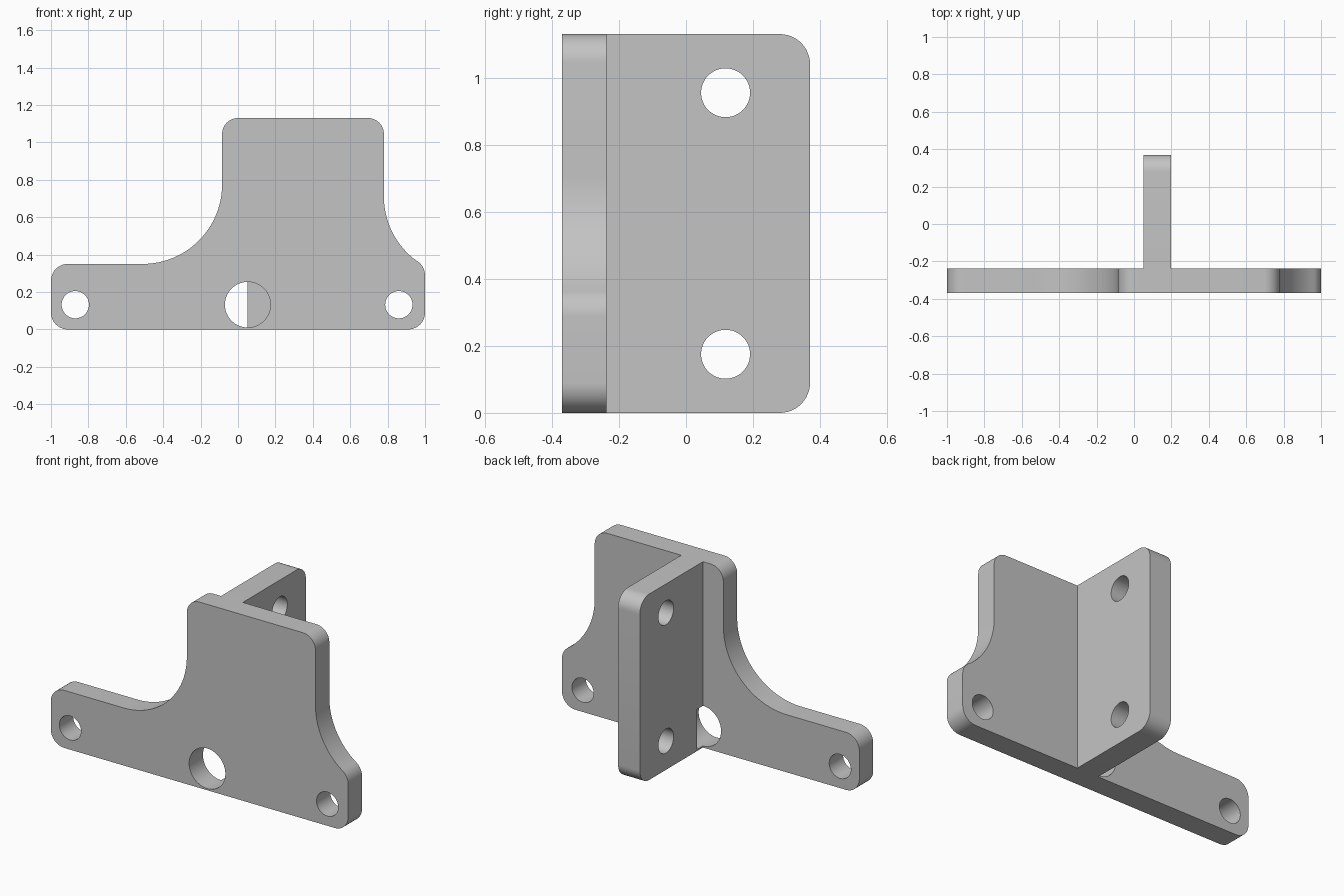
import bpy
import bmesh
import math
from mathutils import Vector

if "Cube" in bpy.data.objects:
    bpy.data.objects.remove(bpy.data.objects["Cube"], do_unlink=True)

grey = bpy.data.materials.new("plain grey")
grey.use_nodes = True
colour = (0.55, 0.55, 0.55, 1)
grey.diffuse_color = colour
grey.node_tree.nodes["Principled BSDF"].inputs["Base Color"].default_value = colour


def rounded(corners):
    """Turn (u, v, radius) corners into an outline with arcs."""
    outline = []
    for i, (u, v, r) in enumerate(corners):
        p = Vector((u, v))
        if r == 0:
            outline.append(p)
            continue
        a = (Vector(corners[i - 1][:2]) - p).normalized()
        b = (Vector(corners[(i + 1) % len(corners)][:2]) - p).normalized()
        half = a.angle(b) / 2
        centre = p + (a + b).normalized() * (r / math.sin(half))
        start = p + a * (r / math.tan(half)) - centre
        end = p + b * (r / math.tan(half)) - centre
        steps = 24 if r > 0.2 else 12
        sweep = start.angle(end)
        for k in range(steps + 1):
            t = k / steps
            w = (math.sin((1 - t) * sweep) * start + math.sin(t * sweep) * end) / math.sin(sweep)
            outline.append(centre + w)
    return outline


def circle(u, v, r, n=48):
    return [Vector((u + r * math.cos(k * math.tau / n), v + r * math.sin(k * math.tau / n)))
            for k in range(n)]


def extrude(name, outline, axis, low, high):
    """Solid from an outline, stretched along x or y; v is always z."""
    def place(p, d):
        return (d, p.x, p.y) if axis == "x" else (p.x, d, p.y)
    bm = bmesh.new()
    near = [bm.verts.new(place(p, low)) for p in outline]
    far = [bm.verts.new(place(p, high)) for p in outline]
    bm.faces.new(near)
    bm.faces.new(far[::-1])
    for i in range(len(outline)):
        bm.faces.new((near[i - 1], far[i - 1], far[i], near[i]))
    bmesh.ops.recalc_face_normals(bm, faces=bm.faces)
    mesh = bpy.data.meshes.new(name)
    bm.to_mesh(mesh)
    bm.free()
    mesh.materials.append(grey)
    obj = bpy.data.objects.new(name, mesh)
    bpy.context.collection.objects.link(obj)
    return obj


def combine(target, tool, operation):
    mod = target.modifiers.new("shape", "BOOLEAN")
    mod.operation = operation
    mod.solver = "EXACT"
    mod.object = tool
    tool.hide_render = True
    bpy.context.view_layer.objects.active = target
    bpy.ops.object.modifier_apply(modifier=mod.name)
    bpy.data.objects.remove(tool, do_unlink=True)


front, back, inner, top = -0.37, 0.37, -0.237, 1.13

# Front plate: long arm on one side, clipped sweep on the other
sweep = [(1.205 + 0.425 * math.cos(math.radians(a)), 0.71 + 0.425 * math.sin(math.radians(a)), 0)
         for a in [231 - 51 * k / 16 for k in range(17)]]
plate_corners = [(-1, 0, 0.09), (1, 0, 0.09), (1, 0.335, 0.09)] + sweep + [
    (0.78, top, 0.085), (-0.085, top, 0.085), (-0.085, 0.35, 0.425), (-1, 0.35, 0.09)]
bracket = extrude("bracket", rounded(plate_corners), "y", front, inner)

# Upright rib behind the plate
rib_corners = [(-0.3, 0, 0), (back, 0, 0.09), (back, top, 0.09), (-0.3, top, 0)]
rib = extrude("rib", rounded(rib_corners), "x", 0.052, 0.198)
combine(bracket, rib, "UNION")

# Screw holes through the plate, and the large hole that notches the rib
for x, r, depth in ((-0.87, 0.073, 0), (0.86, 0.073, 0), (0.052, 0.122, -0.18)):
    combine(bracket, extrude("hole_cutter", circle(x, 0.132, r), "y", -0.5, depth), "DIFFERENCE")

# Screw holes through the rib
for z in (0.175, 0.955):
    combine(bracket, extrude("hole_cutter", circle(0.118, z, 0.073), "x", -0.1, 0.4), "DIFFERENCE")

bpy.ops.object.select_all(action="DESELECT")
bracket.select_set(True)
bpy.context.view_layer.objects.active = bracket
bpy.ops.object.shade_smooth_by_angle(angle=math.radians(30))
